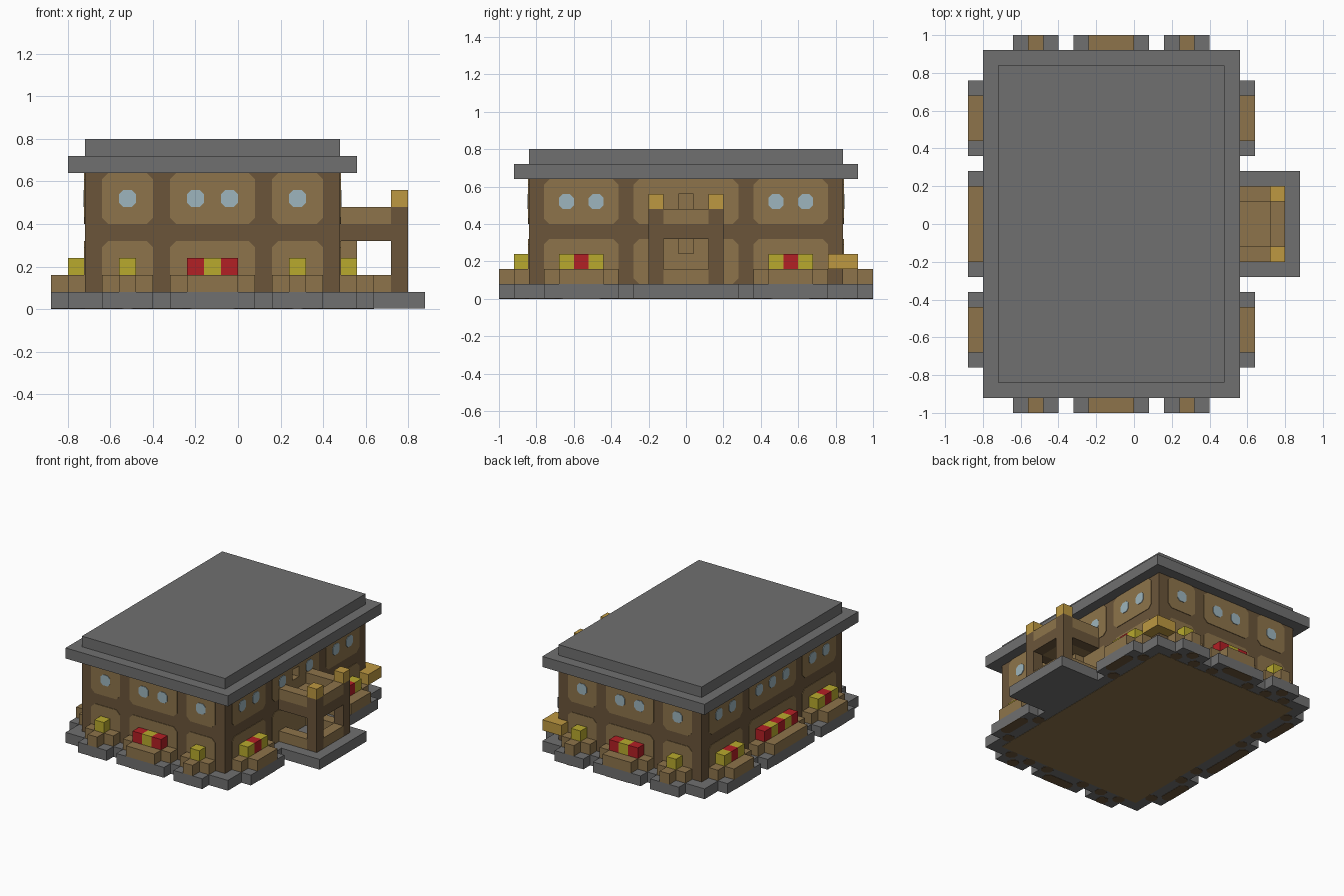
import bpy, bmesh
from mathutils import Vector

if "Cube" in bpy.data.objects:
    bpy.data.objects.remove(bpy.data.objects["Cube"], do_unlink=True)

U = 0.08          # block size
T = 0.004         # plate thickness
CX = -0.12        # centre of the house in x


def material(name, rgb):
    m = bpy.data.materials.new(name)
    m.use_nodes = True
    m.diffuse_color = (*rgb, 1)
    m.node_tree.nodes["Principled BSDF"].inputs["Base Color"].default_value = (*rgb, 1)
    return m


GREY = material("stone grey", (0.16, 0.16, 0.16))
LIGHT = material("light wood", (0.27, 0.175, 0.07))
DARK = material("dark wood", (0.145, 0.091, 0.042))
YELLOW = material("yellow flower", (0.48, 0.40, 0.027))
RED = material("red flower", (0.45, 0.014, 0.018))
GOLD = material("lantern gold", (0.51, 0.315, 0.053))
GLASS = material("pale glass", (0.34, 0.46, 0.51))


def finish(name, bm, mat):
    bmesh.ops.recalc_face_normals(bm, faces=bm.faces)
    mesh = bpy.data.meshes.new(name)
    bm.to_mesh(mesh)
    bm.free()
    mesh.materials.append(mat)
    ob = bpy.data.objects.new(name, mesh)
    bpy.context.collection.objects.link(ob)
    return ob


def box(name, xs, ys, zs, mat):
    bm = bmesh.new()
    bmesh.ops.create_cube(bm, size=1)
    for v in bm.verts:
        v.co = Vector([(r[0] + r[1]) / 2 + c * abs(r[1] - r[0])
                       for r, c in zip((xs, ys, zs), v.co)])
    return finish(name, bm, mat)


def plate(name, place, a, b, cut, mat, low=0.0, high=T):
    """Flat plate with clipped corners; place(u, v, out) gives a point."""
    (a0, a1), (b0, b1) = a, b
    pts = [(a0 + cut, b0), (a1 - cut, b0), (a1, b0 + cut), (a1, b1 - cut),
           (a1 - cut, b1), (a0 + cut, b1), (a0, b1 - cut), (a0, b0 + cut)]
    bm = bmesh.new()
    face = bm.faces.new([bm.verts.new(place(u, v, low)) for u, v in pts])
    ext = bmesh.ops.extrude_face_region(bm, geom=[face])
    shift = place(0, 0, high) - place(0, 0, low)
    bmesh.ops.translate(bm, vec=shift, verts=[g for g in ext["geom"]
                                              if isinstance(g, bmesh.types.BMVert)])
    return finish(name, bm, mat)


def side_place(axis, sign):
    """Map (along, height, outwards) to a point on one outer wall."""
    if axis == "y":
        return lambda u, v, d: Vector((u, sign * (0.84 + d), v))
    return lambda u, v, d: Vector((CX + sign * (0.60 + d), u, v))


def side_box(name, place, a, zs, d, mat):
    p, q = place(a[0], zs[0], d[0]), place(a[1], zs[1], d[1])
    return box(name, (p.x, q.x), (p.y, q.y), (p.z, q.z), mat)


def bottom(u, v, d):
    return Vector((u, v, d))


# Stone base, walls and stepped roof
box("base_slab", (-0.80, 0.56), (-0.92, 0.92), (0.002, U), GREY)
box("porch_base", (0.56, 0.88), (-0.28, 0.28), (0.002, U), GREY)
walls = box("walls", (-0.72, 0.48), (-0.84, 0.84), (U, 0.64), DARK)
box("roof_eaves", (-0.80, 0.56), (-0.92, 0.92), (0.64, 0.72), GREY)
box("roof_top", (-0.72, 0.48), (-0.84, 0.84), (0.72, 0.80), GREY)
plate("floor_underside", bottom, (-0.72, 0.48), (-0.84, 0.84), 0, LIGHT)


def planter(name, place, a, flowers):
    a0, a1 = a
    inner = (a0 + U, a1 - U)
    side_box(name + "_base_bump", place, a, (0.002, U), (U, 2 * U), GREY)
    side_box(name + "_planter_back", place, a, (U, 2 * U), (0, U), LIGHT)
    side_box(name + "_planter_front", place, inner, (U, 2 * U), (U, 2 * U), LIGHT)
    for i, mat in enumerate(flowers):
        s = inner[0] + i * U
        side_box(f"{name}_flower_{i}", place, (s, s + U), (2 * U, 3 * U), (0, U), mat)
    # Timber patches under the base
    for k, (r, d) in enumerate([((a0, a0 + U), 0), (inner, U), ((a1 - U, a1), 0)]):
        p, q = place(r[0], 0, d), place(r[1], 0, d + U)
        plate(f"{name}_underside_{k}", bottom, sorted((p.x, q.x)),
              sorted((p.y, q.y)), 0.022, DARK)


# Bays of each wall: panels, windows, planters
short_bays = [(-0.64, -0.40), (-0.32, 0.08), (0.16, 0.40)]
long_bays = [(-0.76, -0.36), (-0.28, 0.28), (0.36, 0.76)]
porch_panels = []
for wall, axis, sign, bays in (("front", "y", -1, short_bays), ("back", "y", 1, short_bays),
                               ("right", "x", 1, long_bays), ("left", "x", -1, long_bays)):
    place = side_place(axis, sign)
    for n, bay in enumerate(bays):
        name = f"{wall}_bay_{n}"
        porch = wall == "right" and n == 1
        lower = plate(name + "_lower_panel", place, bay, (U, 0.32), 0.03, LIGHT, -T)
        upper = plate(name + "_upper_panel", place, bay, (0.40, 0.64), 0.03, LIGHT, -T)
        count = round((bay[1] - bay[0]) / U) - 2
        for i in range(0, count, 2):
            if porch and i == 2:
                continue
            s = bay[0] + (i + 1) * U
            plate(f"{name}_window_{i}", place, (s, s + U), (0.48, 0.56), 0.02,
                  GLASS, 0, 2 * T)
        if porch:
            porch_panels.append(upper)
            continue
        first = YELLOW if (count == 1 or (axis == "x" and n != 1)) else RED
        other = RED if first == YELLOW else YELLOW
        planter(name, place, bay, [other if i % 2 else first for i in range(count)])

# Niche above the balcony
niche = box("niche_cutter", (0.40, 0.60), (-0.04, 0.04), (0.48, 0.56), LIGHT)
niche.hide_render = True
niche.hide_viewport = True
for ob in [walls] + porch_panels:
    mod = ob.modifiers.new("niche", "BOOLEAN")
    mod.operation = "DIFFERENCE"
    mod.solver = "EXACT"
    mod.material_mode = "TRANSFER"
    mod.object = niche

# Porch with balcony, posts and lanterns
box("balcony_front_beam", (0.72, 0.80), (-0.12, 0.12), (0.32, 0.40), DARK)
box("balcony_floor", (0.48, 0.72), (-0.12, 0.12), (0.32, 0.40), LIGHT)
box("door_lintel_block", (0.48, 0.56), (-0.04, 0.04), (0.24, 0.32), LIGHT)
for label, zs in (("porch", (U, 2 * U)), ("balcony", (0.40, 0.48))):
    box(label + "_front_rail", (0.72, 0.80), (-0.12, 0.12), zs, LIGHT)
    for side, s in (("right", -1), ("left", 1)):
        box(f"{label}_{side}_rail", (0.48, 0.72), (s * 0.12, s * 0.20), zs, LIGHT)
for side, s in (("right", -1), ("left", 1)):
    ys = (s * 0.12, s * 0.20)
    box(f"balcony_{side}_beam", (0.48, 0.72), ys, (0.32, 0.40), DARK)
    box(f"porch_{side}_post", (0.72, 0.80), ys, (U, 0.48), DARK)
    box(f"porch_{side}_lantern", (0.72, 0.80), ys, (0.48, 0.56), GOLD)

# Lanterns wrapped round the back corner
for i, (x, y) in enumerate([(0.48, 0.76), (0.48, 0.84), (0.40, 0.84)]):
    box(f"corner_lantern_{i}", (x, x + U), (y, y + U), (2 * U, 3 * U), GOLD)
